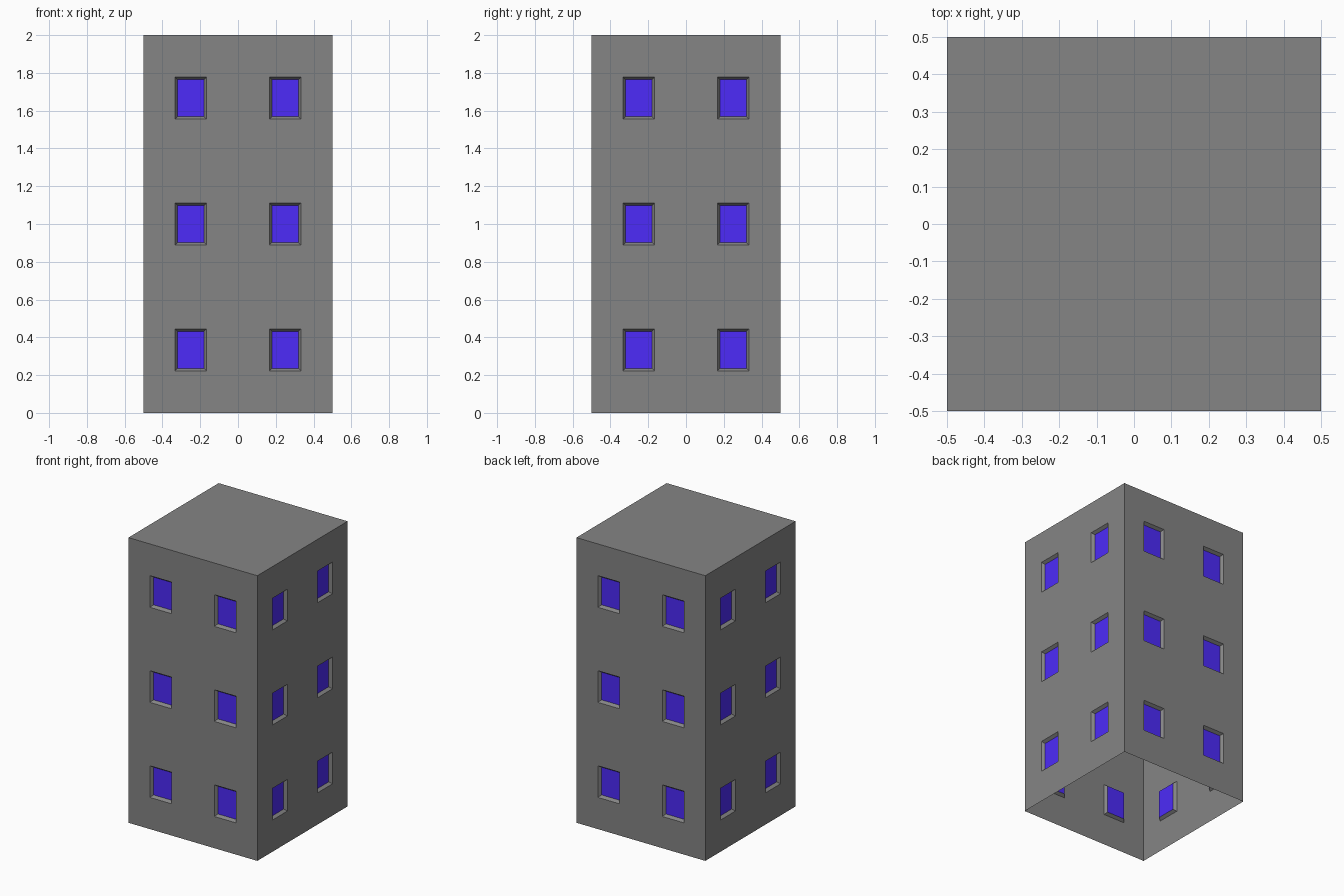
import bpy, bmesh
from math import pi
from mathutils import Matrix, Vector

if "Cube" in bpy.data.objects:
    bpy.data.objects.remove(bpy.data.objects["Cube"])

XS = [-1/2, -1/3, -1/6, 1/6, 1/3, 1/2]                # wall columns
ZS = [0, 2/9, 4/9, 8/9, 10/9, 14/9, 16/9, 2]          # wall rows


def material(name, color):
    mat = bpy.data.materials.new(name)
    mat.diffuse_color = color
    mat.use_nodes = True
    mat.node_tree.nodes["Principled BSDF"].inputs["Base Color"].default_value = mat.diffuse_color
    return mat


bm = bmesh.new()
panes = []

# four walls, each a grid whose odd cells are windows
for side in range(4):
    turn = Matrix.Rotation(side * pi / 2, 4, 'Z')
    grid = [[bm.verts.new(turn @ Vector((x, -0.5, z))) for z in ZS] for x in XS]
    for i in range(len(XS) - 1):
        for j in range(len(ZS) - 1):
            face = bm.faces.new((grid[i][j], grid[i + 1][j], grid[i + 1][j + 1], grid[i][j + 1]))
            if i % 2 and j % 2:
                panes.append(face)

# flat roof; the underside stays open
bm.faces.new([bm.verts.new(p) for p in
              ((-0.5, -0.5, 2), (0.5, -0.5, 2), (0.5, 0.5, 2), (-0.5, 0.5, 2))])

# bevelled window recesses with blue panes
bm.normal_update()
bmesh.ops.inset_individual(bm, faces=panes, thickness=0.014, depth=-0.02, use_even_offset=True)
for face in panes:
    face.material_index = 1

bmesh.ops.remove_doubles(bm, verts=bm.verts[:], dist=1e-4)
mesh = bpy.data.meshes.new("tower_block")
bm.to_mesh(mesh)
bm.free()
mesh.materials.append(material("concrete", (0.233, 0.233, 0.233, 1)))
mesh.materials.append(material("window_blue", (0.074, 0.024, 0.95, 1)))
bpy.context.collection.objects.link(bpy.data.objects.new("tower_block", mesh))
